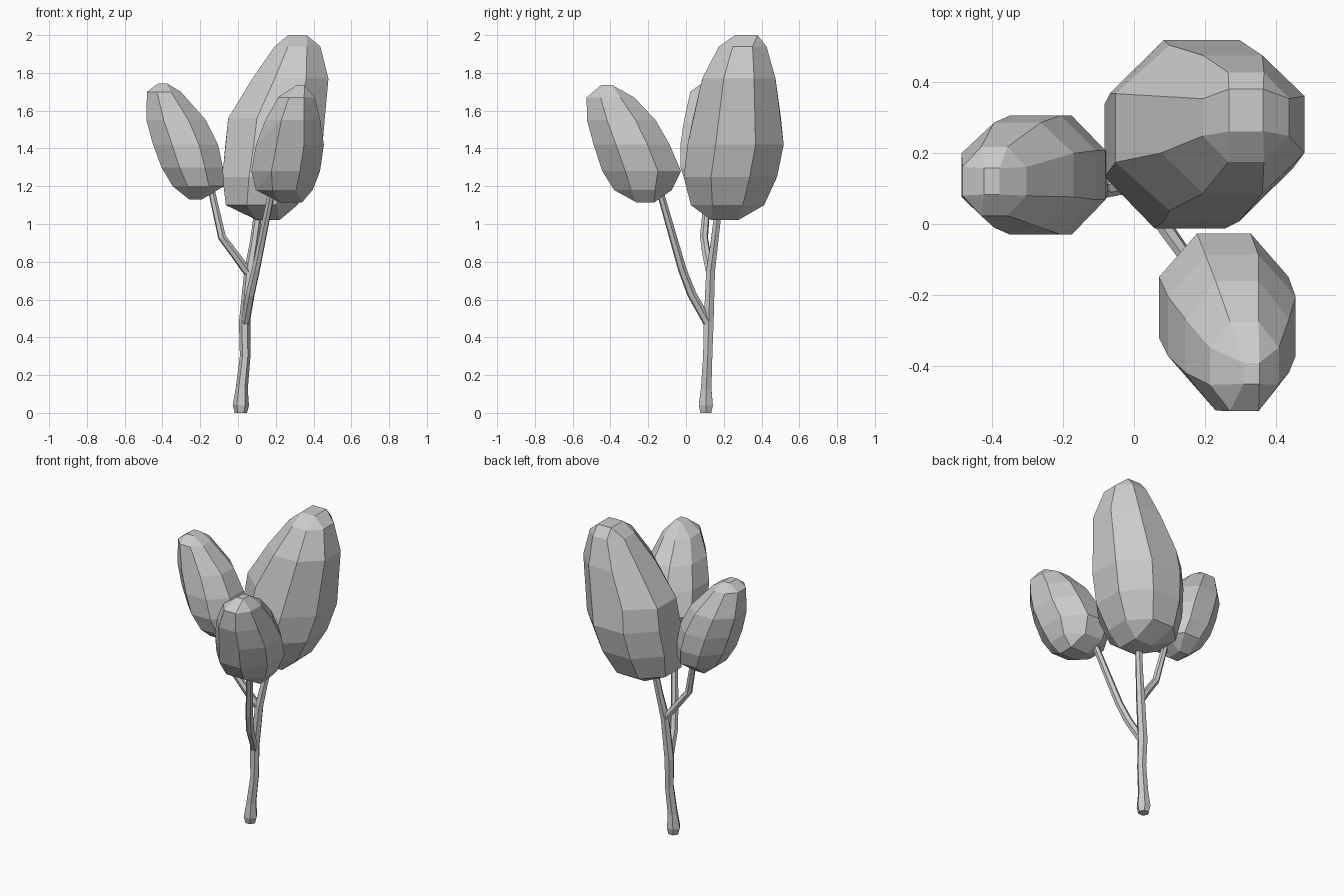
import bpy
import bmesh
from math import cos, sin, pi

cube = bpy.data.objects.get("Cube")
if cube:
    bpy.data.objects.remove(cube, do_unlink=True)

GREY = (0.6, 0.6, 0.6, 1)
mat = bpy.data.materials.new("plain grey")
mat.use_nodes = True
mat.diffuse_color = GREY
mat.node_tree.nodes["Principled BSDF"].inputs["Base Color"].default_value = GREY


def foliage(name, slices):
    """Faceted clump: hull around level slices (z, left, right, front, back)."""
    bm = bmesh.new()
    last = len(slices) - 1
    for i, (z, x0, x1, y0, y1) in enumerate(slices):
        # four-cornered caps, eight-sided body
        sides = 4 if i in (0, last) else 8
        for k in range(sides):
            a = 2 * pi * (k + 0.5) / sides
            reach = 0.5 * 1.05
            bm.verts.new(((x0 + x1) / 2 + (x1 - x0) * reach * cos(a),
                          (y0 + y1) / 2 + (y1 - y0) * reach * sin(a), z))
    bmesh.ops.convex_hull(bm, input=bm.verts[:])
    bmesh.ops.delete(bm, geom=[v for v in bm.verts if not v.link_faces], context='VERTS')
    # merge nearly flat neighbours into broad facets
    bmesh.ops.dissolve_limit(bm, angle_limit=0.1, verts=bm.verts[:], edges=bm.edges[:])
    mesh = bpy.data.meshes.new(name)
    bm.to_mesh(mesh)
    bm.free()
    mesh.materials.append(mat)
    obj = bpy.data.objects.new(name, mesh)
    bpy.context.collection.objects.link(obj)


def branch(name, points):
    """Six-sided tube through (x, y, z, radius) points."""
    curve = bpy.data.curves.new(name, 'CURVE')
    curve.dimensions = '3D'
    curve.bevel_depth = 1
    curve.bevel_resolution = 1
    curve.use_fill_caps = True
    line = curve.splines.new('POLY')
    line.points.add(len(points) - 1)
    line.use_smooth = False
    for p, (x, y, z, r) in zip(line.points, points):
        p.co = (x, y, z, 1)
        p.radius = r
    curve.materials.append(mat)
    obj = bpy.data.objects.new(name, curve)
    bpy.context.collection.objects.link(obj)


# Leaf clumps
foliage("large_back_foliage", [
    (2.0, 0.25, 0.38, 0.24, 0.40), (1.94, 0.19, 0.44, 0.17, 0.43),
    (1.77, 0.07, 0.485, 0.08, 0.48), (1.56, -0.06, 0.475, 0.03, 0.51),
    (1.42, -0.075, 0.455, 0.0, 0.525), (1.25, -0.09, 0.405, -0.02, 0.49),
    (1.1, -0.07, 0.32, 0.02, 0.42), (1.02, 0.08, 0.24, 0.11, 0.3)])
foliage("right_foliage", [
    (1.745, -0.43, -0.37, 0.07, 0.17), (1.7, -0.485, -0.3, 0.02, 0.22),
    (1.55, -0.49, -0.165, -0.015, 0.29), (1.42, -0.455, -0.1, -0.035, 0.31),
    (1.3, -0.41, -0.075, -0.035, 0.31), (1.2, -0.35, -0.07, 0.0, 0.28),
    (1.13, -0.27, -0.18, 0.07, 0.2)])
foliage("front_foliage", [
    (1.735, 0.3, 0.36, -0.46, -0.38), (1.67, 0.21, 0.41, -0.53, -0.27),
    (1.55, 0.14, 0.44, -0.53, -0.155), (1.42, 0.09, 0.46, -0.495, -0.08),
    (1.28, 0.065, 0.44, -0.45, -0.02), (1.18, 0.09, 0.4, -0.385, -0.07),
    (1.115, 0.2, 0.36, -0.28, -0.15)])

# Trunk with flared foot, then the two side branches
branch("trunk", [(0.015, 0.105, 0, 0.033), (0.015, 0.105, 0.04, 0.043),
                 (0.02, 0.107, 0.13, 0.032), (0.038, 0.115, 0.3, 0.028),
                 (0.035, 0.12, 0.48, 0.03), (0.06, 0.13, 0.75, 0.027),
                 (0.085, 0.15, 0.9, 0.023), (0.12, 0.18, 1.15, 0.021)])
branch("front_branch", [(0.037, 0.12, 0.47, 0.025), (0.065, 0.03, 0.63, 0.025),
                        (0.095, -0.02, 0.76, 0.023), (0.18, -0.14, 1.18, 0.019)])
branch("right_branch", [(0.055, 0.13, 0.74, 0.024), (-0.01, 0.11, 0.83, 0.023),
                        (-0.085, 0.095, 0.93, 0.022), (-0.15, 0.12, 1.22, 0.018)])
